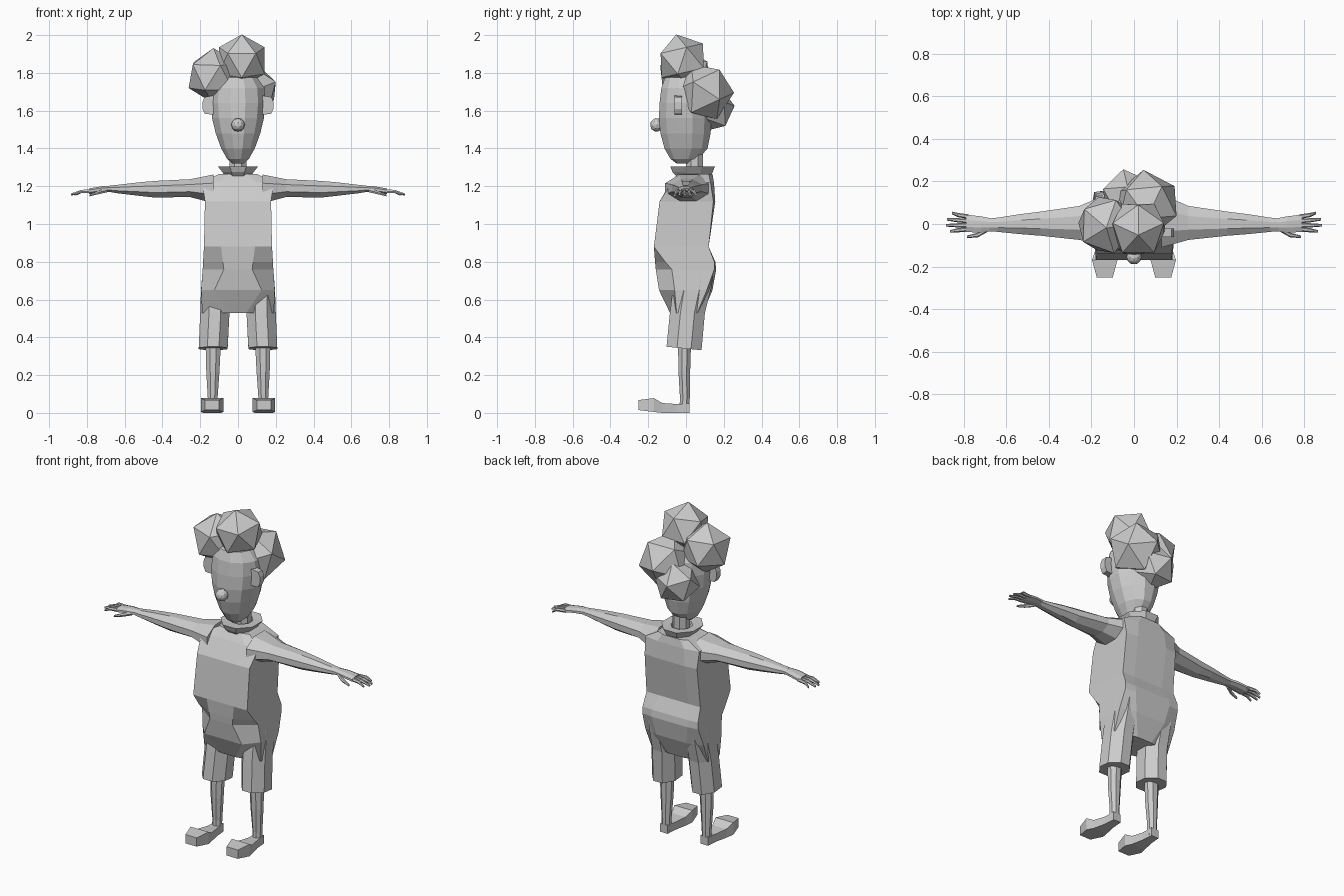
import bpy, bmesh, math
from mathutils import Matrix, Vector

if "Cube" in bpy.data.objects:
    bpy.data.objects.remove(bpy.data.objects["Cube"])

mat = bpy.data.materials.new("plain_grey")
mat.diffuse_color = (0.6, 0.6, 0.6, 1)
mat.use_nodes = True
mat.node_tree.nodes["Principled BSDF"].inputs["Base Color"].default_value = mat.diffuse_color


def finish(name, bm):
    bmesh.ops.recalc_face_normals(bm, faces=bm.faces)
    me = bpy.data.meshes.new(name)
    bm.to_mesh(me)
    bm.free()
    me.materials.append(mat)
    ob = bpy.data.objects.new(name, me)
    bpy.context.collection.objects.link(ob)
    return ob


def loft(name, rings, side=1):
    """Skin a list of equal point rings, capping both ends."""
    bm = bmesh.new()
    vs = [[bm.verts.new((p[0] * side, p[1], p[2])) for p in r] for r in rings]
    n = len(rings[0])
    for a, b in zip(vs, vs[1:]):
        for i in range(n):
            j = (i + 1) % n
            bm.faces.new((a[i], a[j], b[j], b[i]))
    bm.faces.new(vs[0][::-1])
    bm.faces.new(vs[-1])
    return finish(name, bm)


def oval(cx, cy, rx, ry, z, n=8, turn=0.5):
    """Horizontal ring with n sides."""
    return [(cx + rx * math.cos((i + turn) * math.tau / n),
             cy + ry * math.sin((i + turn) * math.tau / n), z) for i in range(n)]


def chamfer(a0, a1, b0, b1, k=0.3):
    """Rectangle a0..a1 by b0..b1 with cut corners."""
    da, db = (a1 - a0) * k, (b1 - b0) * k
    return [(a0 + da, b0), (a1 - da, b0), (a1, b0 + db), (a1, b1 - db),
            (a1 - da, b1), (a0 + da, b1), (a0, b1 - db), (a0, b0 + db)]


def ball(name, centre, radius, level=1, tilt=13, spin=90):
    bm = bmesh.new()
    m = (Matrix.Translation(centre) @ Matrix.Rotation(math.radians(tilt), 4, 'X')
         @ Matrix.Rotation(math.radians(spin), 4, 'Z'))
    bmesh.ops.create_icosphere(bm, subdivisions=level, radius=radius, matrix=m)
    return finish(name, bm)


# Head: faceted egg, (z, half width, front y, back y)
head = [(1.32, .03, -.05, .02), (1.345, .06, -.085, .07), (1.40, .092, -.118, .118),
        (1.48, .122, -.14, .135), (1.56, .142, -.148, .14), (1.64, .15, -.145, .14),
        (1.72, .145, -.135, .13), (1.775, .105, -.115, .10), (1.795, .05, -.06, .05)]
loft("head", [oval(0, (f + b) / 2, w, (b - f) / 2, z, 12) for z, w, f, b in head])
ball("nose", (0, -.155, 1.525), .036, 2)

# Hair: big faceted curls
ball("hair_top", (.02, -.02, 1.865), .142)
ball("hair_left", (-.13, -.005, 1.785), .147, 1, 5, 70)
ball("hair_back_right", (.06, .095, 1.70), .16, 1, 25, 60)
ball("hair_back_low", (-.03, .13, 1.61), .13, 1, -20, 100)

# Neck and flared collar
loft("neck", [oval(0, .045, .048, .048, z) for z in (1.24, 1.42)])
loft("collar", [oval(0, .04, .07, .095, 1.25), oval(0, .035, .09, .115, 1.275),
                oval(0, .035, .115, .128, 1.305), oval(0, .04, .06, .065, 1.302),
                oval(0, .045, .05, .05, 1.27)])

# Torso: (z, front inner x, y, front corner x, y, back corner x, y, back inner x, y)
torso = [(.53, .045, -.085, .19, -.05, .19, .06, .05, .09),
         (.65, .125, -.143, .195, -.06, .195, .11, .10, .14),
         (.76, .075, -.16, .187, -.075, .187, .15, .12, .16),
         (.80, .08, -.164, .185, -.11, .185, .15, .12, .155),
         (.88, .09, -.17, .18, -.17, .18, .12, .10, .12),
         (1.12, .09, -.14, .175, -.14, .175, .145, .10, .155),
         (1.22, .10, -.08, .19, -.075, .18, .13, .09, .148),
         (1.265, .05, -.045, .10, -.03, .10, .12, .06, .14)]
loft("torso", [[(a, b, z), (c, d, z), (e, f, z), (g, h, z),
                (-g, h, z), (-e, f, z), (-c, d, z), (-a, b, z)]
               for z, a, b, c, d, e, f, g, h in torso])

# Paired parts: (position, min, max, min, max) sections
arm = [(.13, -.11, .14, 1.11, 1.262), (.255, -.075, .085, 1.143, 1.237),
       (.44, -.055, .058, 1.14, 1.228), (.53, -.048, .047, 1.15, 1.22),
       (.64, -.037, .03, 1.163, 1.207), (.68, -.034, .026, 1.17, 1.203)]
palm = [(.67, -.034, .026, 1.17, 1.203), (.72, -.04, .036, 1.168, 1.2),
        (.79, -.038, .044, 1.158, 1.188)]
shorts = [(.76, .06, .187, -.075, .15), (.65, .05, .196, -.07, .13),
          (.53, .045, .2, -.085, .10), (.34, .055, .208, -.103, .082)]
calf = [(.38, .09, .172, -.042, .027), (.22, .098, .168, -.04, .022),
        (.08, .108, .16, -.032, .02), (.01, .108, .16, -.035, .016)]
foot = [(.018, .11, .16, 0, .05), (-.05, .105, .165, 0, .047),
        (-.125, .09, .182, 0, .052), (-.17, .078, .197, .005, .078),
        (-.252, .10, .175, .015, .068)]
fingers = [(.042, .855, .052), (.017, .88, .022), (-.008, .885, -.006), (-.03, .865, -.035)]

for label, s in (("right", 1), ("left", -1)):
    loft(label + "_arm", [[(x, y, z) for y, z in chamfer(*r)] for x, *r in arm], s)
    loft(label + "_palm", [[(x, y, z) for y, z in chamfer(*r)] for x, *r in palm], s)
    for i, (y0, x1, y1) in enumerate(fingers):
        y0 *= .8
        path = [(.775, y0, 1.174, .011), (.83, (y0 + y1) / 2, 1.172, .01), (x1, y1, 1.156, .006)]
        loft(f"{label}_finger_{i + 1}",
             [[(x, y + r * math.cos(a), z + r * math.sin(a))
               for a in [k * math.tau / 6 for k in range(6)]] for x, y, z, r in path], s)
    thumb = [(.69, -.025, 1.18, .013), (.735, -.052, 1.168, .011), (.785, -.06, 1.152, .006)]
    loft(label + "_thumb", [[(x, y + r * math.cos(k * math.tau / 6), z + r * math.sin(k * math.tau / 6))
                             for k in range(6)] for x, y, z, r in thumb], s)
    # Shorts hem dips slightly toward the back
    loft(label + "_shorts_leg",
         [[(x, y, z - (y * .1 if z < .4 else 0)) for x, y in chamfer(*r)]
          for z, *r in shorts], s)
    loft(label + "_calf", [[(x, y, z) for x, y in chamfer(*r)] for z, *r in calf], s)
    loft(label + "_foot", [[(x, y, z) for x, z in ((r[0], r[2]), (r[1], r[2]), (r[1], r[3]), (r[0], r[3]))]
                           for y, *r in foot], s)
    # Ear: flat half disc
    ear = [(.13, 1.58), (.175, 1.582), (.188, 1.61), (.188, 1.645), (.177, 1.672), (.13, 1.68)]
    loft(label + "_ear", [[(x, y, z) for x, z in ear] for y in (-.06, -.022)], s)
